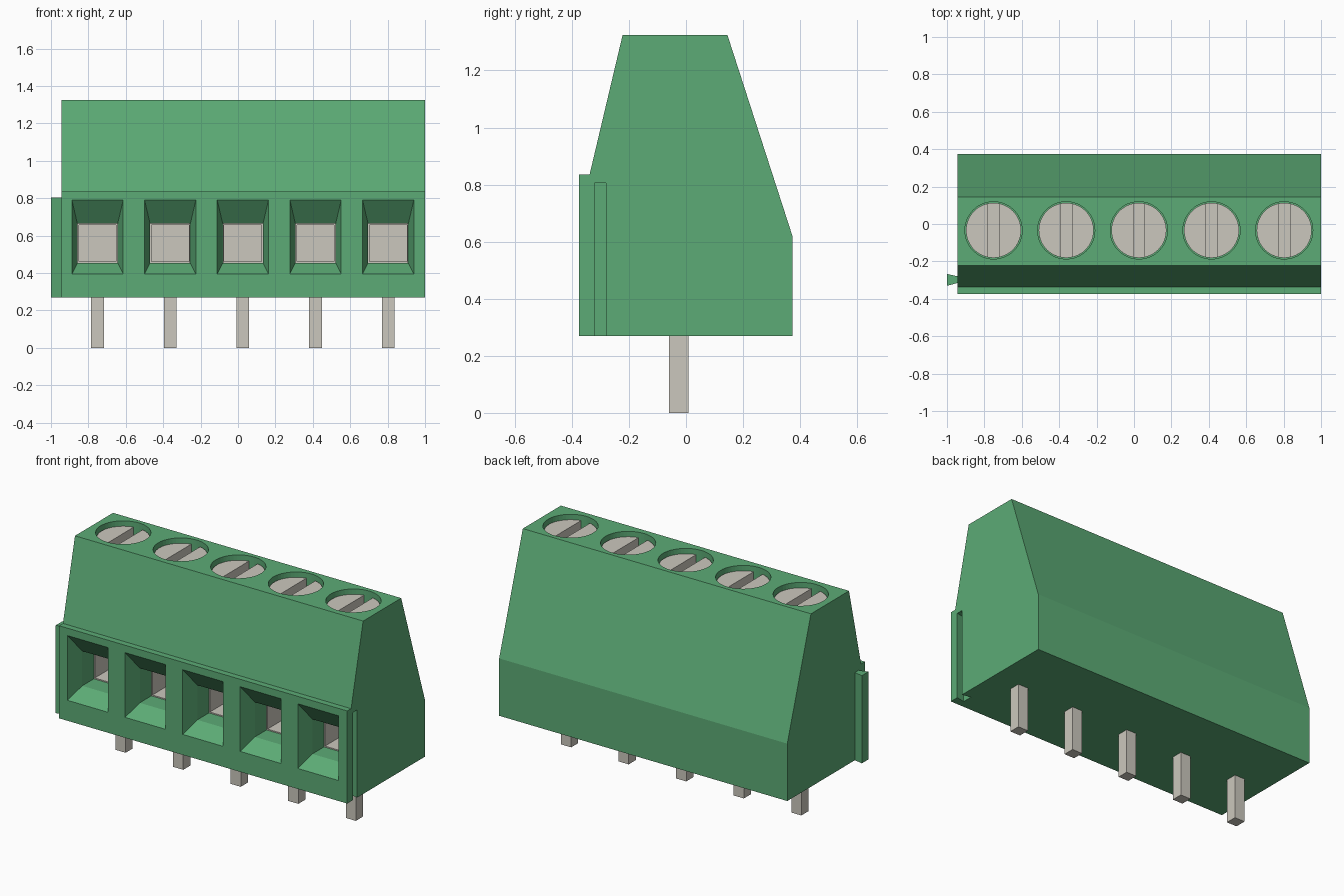
import bpy, bmesh
from math import cos, sin, pi, asin

if "Cube" in bpy.data.objects:
    bpy.data.objects.remove(bpy.data.objects["Cube"])


def material(name, rgb):
    mat = bpy.data.materials.new(name)
    mat.use_nodes = True
    mat.diffuse_color = (*rgb, 1)
    mat.node_tree.nodes["Principled BSDF"].inputs["Base Color"].default_value = (*rgb, 1)
    return mat


GREEN = material("green plastic", (0.107, 0.41, 0.18))
METAL = material("plated metal", (0.60, 0.575, 0.51))


def loft(bm, rings):
    """Closed solid through a series of matching rings."""
    loops = [[bm.verts.new(p) for p in ring] for ring in rings]
    for a, b in zip(loops, loops[1:]):
        for i in range(len(a)):
            j = (i + 1) % len(a)
            bm.faces.new((a[i], a[j], b[j], b[i]))
    bm.faces.new(loops[0])
    bm.faces.new(loops[-1])


def make(name, solids, mat):
    bm = bmesh.new()
    for rings in solids:
        loft(bm, rings)
    bmesh.ops.recalc_face_normals(bm, faces=bm.faces)
    mesh = bpy.data.meshes.new(name)
    bm.to_mesh(mesh)
    bm.free()
    mesh.materials.append(mat)
    obj = bpy.data.objects.new(name, mesh)
    bpy.context.collection.objects.link(obj)
    return obj


def upright(outline, z0, z1):
    return [[(x, y, z) for x, y in outline] for z in (z0, z1)]


def rect(cx, cy, hx, hy):
    return [(cx - hx, cy - hy), (cx + hx, cy - hy), (cx + hx, cy + hy), (cx - hx, cy + hy)]


def arc(cx, cy, r, a0, a1, n):
    return [(cx + r * cos(a0 + (a1 - a0) * i / n), cy + r * sin(a0 + (a1 - a0) * i / n))
            for i in range(n + 1)]


def window(cx, y, half, z0, z1):
    return [(cx - half, y, z0), (cx + half, y, z0), (cx + half, y, z1), (cx - half, y, z1)]


def cut(target, cutter):
    mod = target.modifiers.new("cut", "BOOLEAN")
    mod.operation, mod.solver, mod.object = "DIFFERENCE", "EXACT", cutter
    bpy.context.view_layer.objects.active = target
    bpy.ops.object.modifier_apply(modifier=mod.name)
    bpy.data.objects.remove(cutter)


BASE, TOP, TAB_TOP = 0.27, 1.325, 0.805
LEFT, RIGHT = 1.0, -0.945
PITCH, SCREW_Y = 0.3885, -0.034
poles = [0.026 + PITCH * i for i in range(-2, 3)]

# Housing: side profile swept along x
profile = [(-0.375, BASE), (0.373, BASE), (0.373, 0.62), (0.145, TOP),
           (-0.222, TOP), (-0.338, 0.835), (-0.375, 0.835)]
housing = make("housing", [[[(x, y, z) for y, z in profile] for x in (RIGHT, LEFT)]], GREEN)

# Wire entries, screw wells and the dovetail slot
holes = []
for x in poles:
    holes.append([window(x, -0.42, 0.137, 0.395, 0.79), window(x, -0.375, 0.137, 0.395, 0.79),
                  window(x, -0.275, 0.108, 0.453, 0.665), window(x, 0.06, 0.108, 0.453, 0.665)])
    holes.append(upright(arc(x, SCREW_Y, 0.153, 0, 2 * pi, 48)[:-1], TOP - 0.12, TOP + 0.05))
holes.append(upright([(0.945, -0.33), (LEFT, -0.32), (LEFT + 0.02, -0.32),
                      (LEFT + 0.02, -0.28), (LEFT, -0.28), (0.945, -0.267)],
                     BASE - 0.05, TAB_TOP))
cut(housing, make("cutter", holes, GREEN))

# Dovetail tab on the opposite end
make("dovetail_tab", [upright([(-1, -0.33), (RIGHT + 0.004, -0.315),
                               (RIGHT + 0.004, -0.28), (-1, -0.267)], BASE, TAB_TOP)], GREEN)

for n, x in enumerate(poles, 1):
    # Slotted screw: full disc below, two half discs above
    head, floor, r = TOP - 0.03, TOP - 0.085, 0.147
    a = asin(0.03 / r)
    make(f"screw_{n}", [
        upright(arc(x, SCREW_Y, r, 0, 2 * pi, 48)[:-1], TOP - 0.13, floor),
        upright(arc(x, SCREW_Y, r, -pi / 2 + a, pi / 2 - a, 24), floor, head),
        upright(arc(x, SCREW_Y, r, pi / 2 + a, 3 * pi / 2 - a, 24), floor, head)], METAL)

    # Metal clamp: thin-walled cage, closed at the back
    y0, y1, z0, z1, h, t = -0.165, 0.055, 0.454, 0.664, 0.107, 0.007
    ym, hy, zm = (y0 + y1) / 2, (y1 - y0) / 2, (z0 + z1) / 2
    make(f"clamp_{n}", [
        upright(rect(x, ym, h, hy), z0, z0 + t),
        upright(rect(x, ym, h, hy), z1 - t, z1),
        upright(rect(x - h + t / 2, ym, t / 2, hy), z0 + t, z1 - t),
        upright(rect(x + h - t / 2, ym, t / 2, hy), z0 + t, z1 - t),
        upright(rect(x, y1 - t / 2, h - t, t / 2), z0 + t, z1 - t)], METAL)

    # Solder pin
    make(f"pin_{n}", [upright(rect(x, -0.025, 0.034, 0.034), 0, BASE + 0.02)], METAL)
